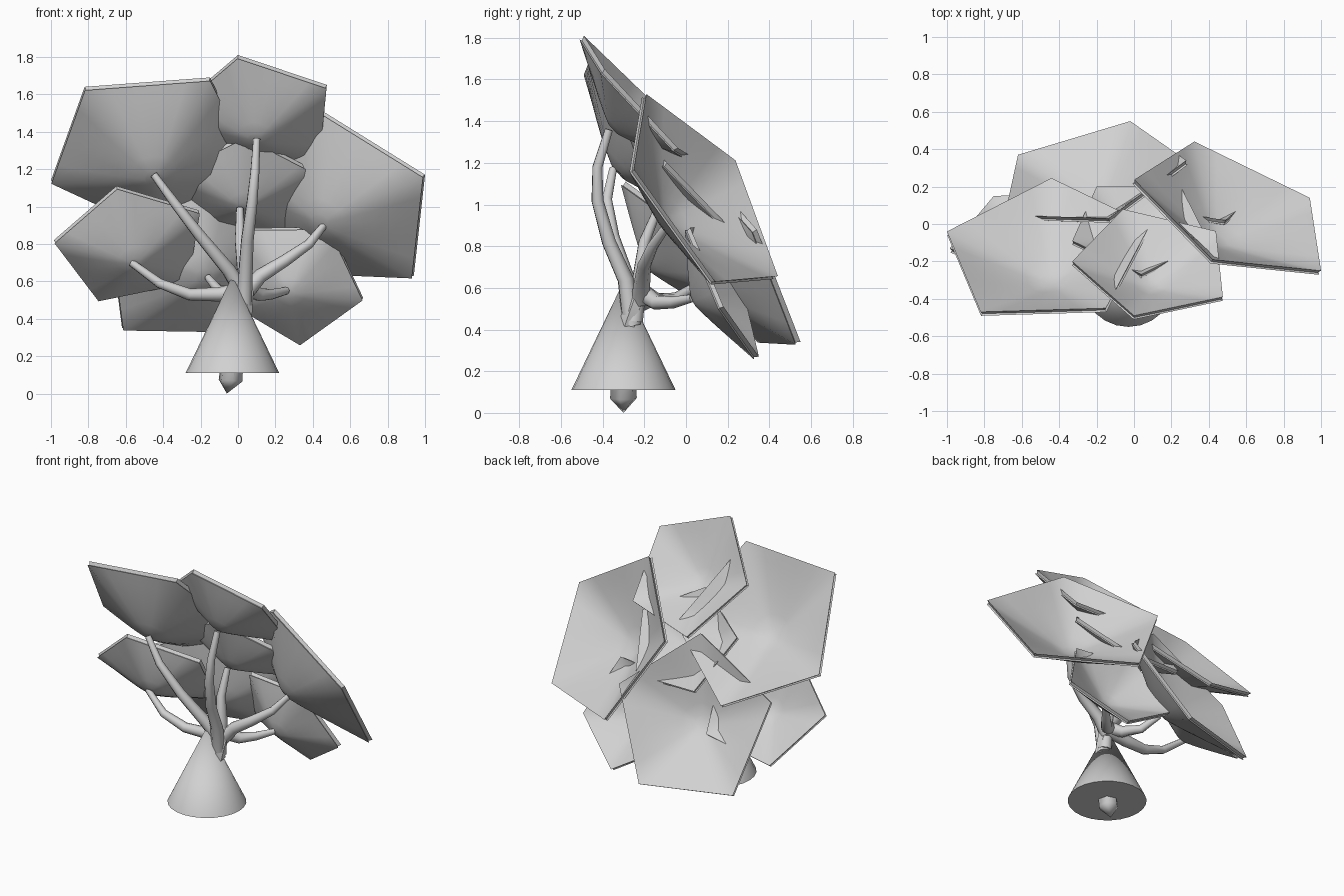
import bpy, bmesh, math
from mathutils import Vector

if "Cube" in bpy.data.objects:
    bpy.data.objects.remove(bpy.data.objects["Cube"])

grey = bpy.data.materials.new("plain grey")
grey.diffuse_color = (0.64, 0.64, 0.64, 1)
grey.use_nodes = True
grey.node_tree.nodes["Principled BSDF"].inputs["Base Color"].default_value = grey.diffuse_color
PHI = (1 + 5 ** 0.5) / 2


def finish(bm, name, angle=35):
    bmesh.ops.recalc_face_normals(bm, faces=bm.faces)
    me = bpy.data.meshes.new(name)
    bm.to_mesh(me)
    bm.free()
    me.materials.append(grey)
    ob = bpy.data.objects.new(name, me)
    bpy.context.collection.objects.link(ob)
    bpy.context.view_layer.objects.active = ob
    ob.select_set(True)
    bpy.ops.object.shade_smooth_by_angle(angle=math.radians(angle))
    ob.select_set(False)
    return ob


def bridge(bm, a, b):
    n = len(a)
    for i in range(n):
        bm.faces.new((a[i], a[(i + 1) % n], b[(i + 1) % n], b[i]))


def leaf(name, a, b, c, thick=0.028, seg=5):
    """Thin pentagonal bowl from three neighbouring corners, open to the back, grooved rim."""
    a, b, c = Vector(a), Vector(b), Vector(c)
    corners = [a, b, c, a + PHI * (c - b), c + PHI * (a - b)]
    mid = sum(corners, Vector()) / 5
    n = (a - b).cross(c - b).normalized()
    if n.y < 0:
        n = -n
    rim = [corners[i].lerp(corners[(i + 1) % 5], k / seg) - mid
           for i in range(5) for k in range(seg)]
    r_in = sum(v.length for v in rim) / len(rim)
    bowl = 0.40 * (a - mid).length
    bm = bmesh.new()

    def ring(s, depth):
        pts = []
        for v in rim:
            flat = v * s
            circ = v.normalized() * r_in * s
            pts.append(bm.verts.new(mid + circ.lerp(flat, s) - n * depth))
        return pts

    def shell(first, offset):
        last = first
        for s in (0.85, 0.7, 0.55, 0.4, 0.25, 0.1):
            nxt = ring(s, offset + bowl * (1 - s ** 1.2))
            bridge(bm, last, nxt)
            last = nxt
        bm.faces.new(last)

    back = ring(1, 0)
    groove = ring(0.98, thick / 2 + 0.008)
    front = ring(1, thick)
    bridge(bm, back, groove)
    bridge(bm, groove, front)
    shell(back, 0)
    shell(front, thick)
    return finish(bm, name)


def tube(name, pts, r0, r1, sides=8, tip=None):
    """Tapered limb along a short path."""
    pts = [Vector(p) for p in pts]
    bm = bmesh.new()
    rings = []
    for i, p in enumerate(pts):
        t = (pts[min(i + 1, len(pts) - 1)] - pts[max(i - 1, 0)]).normalized()
        u = t.cross(Vector((0.3, 1, 0.1))).normalized()
        w = t.cross(u)
        r = r0 + (r1 - r0) * i / (len(pts) - 1)
        rings.append([bm.verts.new(p + r * (u * math.cos(k * math.tau / sides)
                                            + w * math.sin(k * math.tau / sides)))
                      for k in range(sides)])
    for q, s in zip(rings, rings[1:]):
        bridge(bm, q, s)
    bm.faces.new(rings[-1])
    if tip:
        v = bm.verts.new(tip)
        for k in range(sides):
            bm.faces.new((rings[0][k], rings[0][(k + 1) % sides], v))
    else:
        bm.faces.new(rings[0])
    return finish(bm, name, 50)


# Seven pentagonal bowl leaves
leaf("leaf_upper_left", (-1, -0.04, 1.14), (-0.82, -0.47, 1.64), (-0.15, -0.45, 1.69))
leaf("leaf_top", (-0.33, -0.20, 1.53), (0.0, -0.49, 1.81), (0.475, -0.39, 1.65))
leaf("leaf_right", (0.42, -0.19, 1.53), (1.0, -0.25, 1.17), (0.94, 0.14, 0.63))
leaf("leaf_lower_left", (-0.65, -0.29, 1.11), (-0.985, -0.13, 0.82), (-0.75, 0.15, 0.51))
leaf("leaf_bottom", (-0.62, 0.37, 0.35), (-0.02, 0.55, 0.34), (0.28, 0.34, 0.88))
leaf("leaf_lower_right", (0.49, 0.02, 0.89), (0.67, 0.18, 0.51), (0.335, 0.35, 0.27))
leaf("leaf_centre", (-0.33, -0.09, 1.20), (-0.20, 0.20, 0.90), (0.25, 0.20, 0.90))

# Cone base
bm = bmesh.new()
bmesh.ops.create_cone(bm, cap_ends=True, segments=24, radius1=0.25, radius2=0,
                      depth=0.52)
bmesh.ops.translate(bm, verts=bm.verts, vec=(-0.03, -0.30, 0.37))
finish(bm, "cone_base")

# Trunk with pointed foot showing under the cone
tube("trunk", [(-0.04, -0.30, 0.07), (-0.02, -0.30, 0.28), (0.03, -0.28, 0.43),
               (0.045, -0.24, 0.54), (0.05, -0.22, 0.62)], 0.066, 0.03, 6,
     tip=(-0.06, -0.30, 0.0))

# Limbs, each ending just through the lowest point of its leaf
limbs = {
    "branch_upper_left": [(0.03, -0.24, 0.53), (-0.05, -0.29, 0.66), (-0.20, -0.35, 0.84),
                          (-0.34, -0.38, 1.02), (-0.45, -0.35, 1.17)],
    "branch_top": [(0.03, -0.26, 0.42), (0.04, -0.29, 0.64), (0.05, -0.37, 0.82),
                   (0.075, -0.425, 1.02), (0.09, -0.425, 1.18), (0.10, -0.37, 1.36)],
    "branch_right": [(0.04, -0.22, 0.54), (0.12, -0.21, 0.63), (0.25, -0.20, 0.71),
                     (0.38, -0.16, 0.80), (0.46, -0.09, 0.90)],
    "branch_centre": [(0.03, -0.25, 0.44), (0.03, -0.22, 0.66), (0.01, -0.20, 0.82),
                      (0.01, -0.13, 0.99)],
    "branch_lower_left": [(0.05, -0.21, 0.56), (-0.10, -0.20, 0.53), (-0.26, -0.21, 0.53),
                          (-0.42, -0.22, 0.59), (-0.57, -0.18, 0.70)],
    "branch_lower_right": [(0.04, -0.20, 0.57), (0.11, -0.14, 0.53), (0.18, -0.06, 0.53),
                           (0.26, 0.03, 0.55)],
    "branch_bottom": [(0.03, -0.20, 0.57), (-0.02, -0.14, 0.54), (-0.10, -0.05, 0.55),
                      (-0.16, 0.06, 0.62)],
}
for name, path in limbs.items():
    tube(name, path, 0.045, 0.02)
